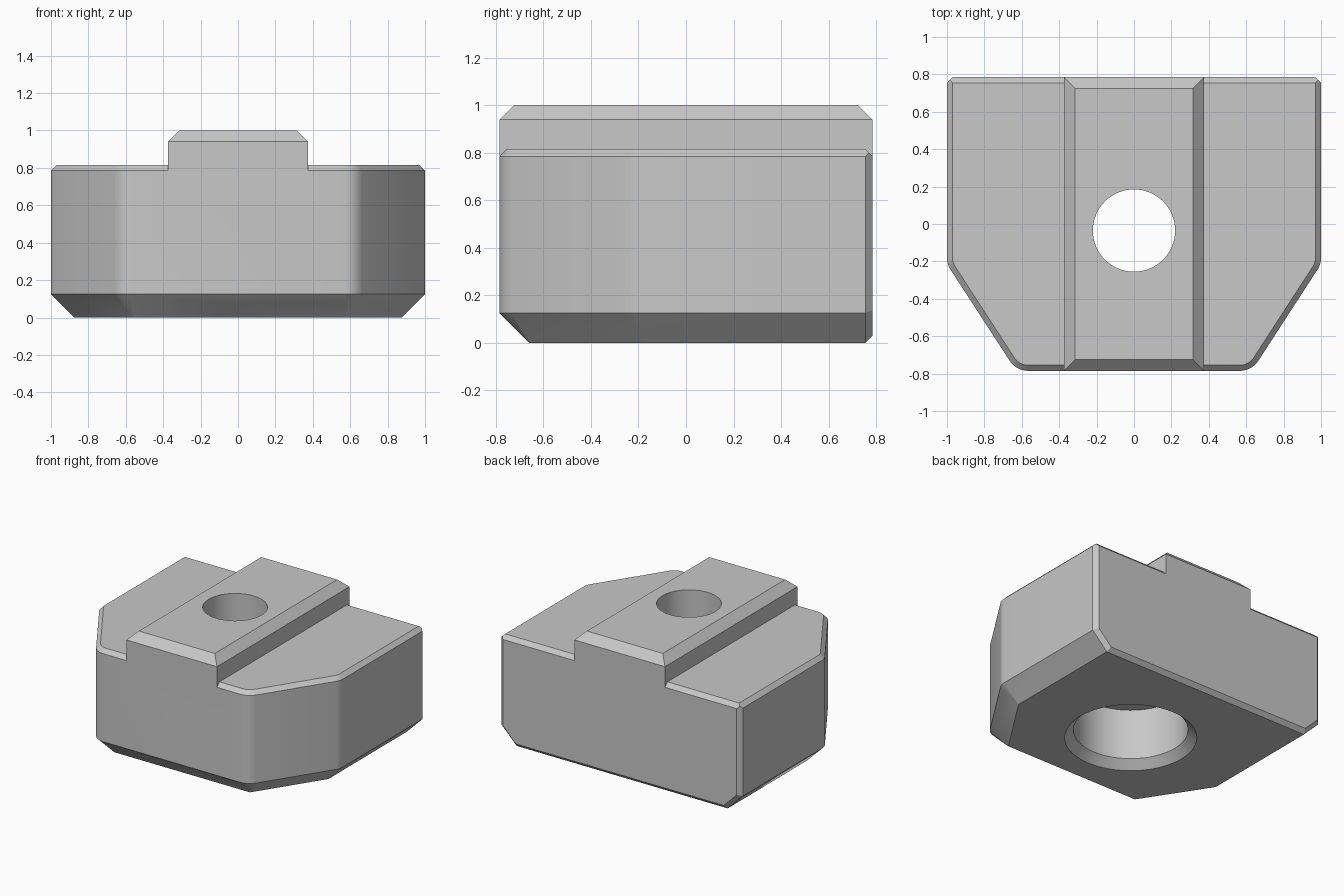
import bpy, bmesh, math
from mathutils import Vector, Matrix

old = bpy.data.objects.get("Cube")
if old:
    bpy.data.objects.remove(old, do_unlink=True)

grey = bpy.data.materials.new("steel_grey")
grey.use_nodes = True
colour = (0.58, 0.58, 0.58, 1)
grey.diffuse_color = colour
grey.node_tree.nodes["Principled BSDF"].inputs["Base Color"].default_value = colour


def make_object(name, bm):
    bmesh.ops.recalc_face_normals(bm, faces=bm.faces[:])
    mesh = bpy.data.meshes.new(name)
    bm.to_mesh(mesh)
    bm.free()
    mesh.materials.append(grey)
    obj = bpy.data.objects.new(name, mesh)
    bpy.context.collection.objects.link(obj)
    return obj


def cut_block(name, half_x, half_y, low, high, planes):
    """Box trimmed by planes given as (outward normal, limit of normal . point)."""
    bm = bmesh.new()
    size = Matrix.Diagonal((2 * half_x, 2 * half_y, high - low, 1))
    bmesh.ops.create_cube(bm, size=1, matrix=Matrix.Translation((0, 0, (low + high) / 2)) @ size)
    for normal, limit in planes:
        n = Vector(normal)
        bmesh.ops.bisect_plane(bm, geom=bm.verts[:] + bm.edges[:] + bm.faces[:], dist=1e-5,
                               plane_co=n * limit / n.length_squared, plane_no=n, clear_outer=True)
        rim = [e for e in bm.edges if e.is_boundary]
        if rim:
            bmesh.ops.holes_fill(bm, edges=rim, sides=0)
    return make_object(name, bm)


# Outline: front, tapered flanks and sides, with rounded corners between them
half_y, top, radius = 0.785, 0.815, 0.12
taper = math.radians(-33)
front = math.radians(-90)
corner = Vector((1, -0.215))
taper_limit = corner.dot(Vector((math.cos(taper), math.sin(taper))))


def normal_at(angle):
    return Vector((math.cos(angle), math.sin(angle)))


def round_between(a, da, b, db, steps):
    """Tangent lines of the arc that rounds the corner of two outline edges."""
    na, nb = normal_at(a), normal_at(b)
    centre = Matrix((na, nb)).inverted() @ Vector((da - radius, db - radius))
    for i in range(1, steps):
        n = normal_at(a + (b - a) * i / steps)
        yield n, n.dot(centre) + radius


edges = [(normal_at(taper), taper_limit)]
edges += round_between(0, 1, taper, taper_limit, 5)
edges += round_between(taper, taper_limit, front, half_y, 8)
walls = edges + [(Vector((-n.x, n.y)), d) for n, d in edges]
flat_walls = [(Vector((1, 0)), 1), (Vector((-1, 0)), 1), (Vector((0, -1)), half_y)]

# Body chamfers: wide below, narrow above, narrow round the back face
wide, narrow = 0.125, 0.03
planes = [((n.x, n.y, 0), d) for n, d in walls]
for n, d in flat_walls + walls:
    planes.append(((n.x, n.y, -1), d - wide))
    planes.append(((n.x, n.y, 1), d + top - narrow))
back = half_y - narrow
slope = math.sqrt(0.5)
planes += [((0, 1, 1), top + back), ((0, 1, -1), back)]
for s in (-1, 1):
    planes.append(((s, 1, 0), 1 + back))
    planes.append(((s * slope, 1, -slope), (1 - wide) * slope + back))
body = cut_block("slot_nut_body", 1, half_y, 0, top, planes)

# Raised guide rib with chamfered top
rib_x, rib_chamfer_z = 0.375, 0.94
rib_planes = [((s, 0, 1), rib_x + rib_chamfer_z) for s in (-1, 1)]
rib_planes += [((0, s, 1), half_y + rib_chamfer_z) for s in (-1, 1)]
rib = cut_block("guide_rib", rib_x, half_y, 0.5, 1, rib_planes)

# Stepped bore cutter: through hole, counterbore and countersunk mouth
bm = bmesh.new()
profile = [(0, 1.2), (0.22, 1.2), (0.22, 0.44), (0.39, 0.44), (0.39, 0.06), (0.51, -0.06), (0, -0.06)]
hole_y = -0.035
verts = [bm.verts.new((r, hole_y, z)) for r, z in profile]
lines = [bm.edges.new(pair) for pair in zip(verts, verts[1:])]
bmesh.ops.spin(bm, geom=verts + lines, cent=(0, hole_y, 0), axis=(0, 0, 1),
               angle=math.tau, steps=64, use_duplicate=False)
bmesh.ops.remove_doubles(bm, verts=bm.verts[:], dist=1e-4)
bore = make_object("bore_cutter", bm)
bore.hide_render = True

# Join the rib, drill the bore and bake the result
for tool, operation in ((rib, "UNION"), (bore, "DIFFERENCE")):
    mod = body.modifiers.new(tool.name, "BOOLEAN")
    mod.operation, mod.solver, mod.object = operation, "EXACT", tool
bpy.context.view_layer.update()
baked = bpy.data.meshes.new_from_object(body.evaluated_get(bpy.context.evaluated_depsgraph_get()))
body.modifiers.clear()
body.data = baked
for tool in (rib, bore):
    bpy.data.objects.remove(tool, do_unlink=True)

# Merge coplanar faces and smooth only the curved walls
bm = bmesh.new()
bm.from_mesh(baked)
bmesh.ops.remove_doubles(bm, verts=bm.verts[:], dist=1e-5)
bmesh.ops.dissolve_limit(bm, angle_limit=math.radians(0.5), verts=bm.verts[:], edges=bm.edges[:])
bm.to_mesh(baked)
bm.free()
for obj in bpy.context.selected_objects:
    obj.select_set(False)
body.select_set(True)
bpy.context.view_layer.objects.active = body
bpy.ops.object.shade_smooth_by_angle(angle=math.radians(15))
